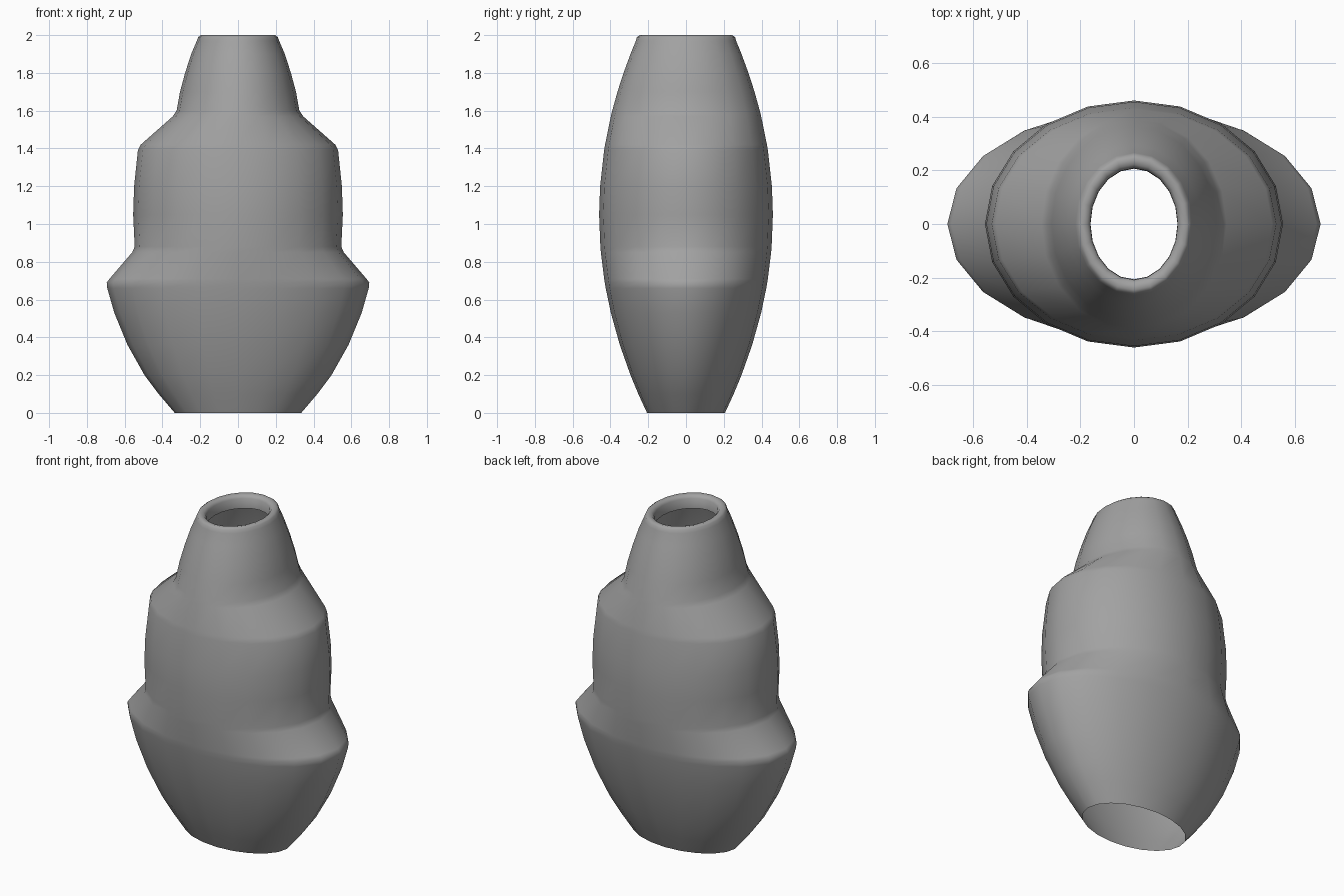
import bpy
import bmesh
from math import cos, sin, tau

cube = bpy.data.objects.get("Cube")
if cube:
    bpy.data.objects.remove(cube, do_unlink=True)

SIDES = 20

# Flat grey clay
grey = bpy.data.materials.new("grey clay")
grey.use_nodes = True
colour = (0.36, 0.36, 0.36, 1)
grey.diffuse_color = colour
grey.node_tree.nodes["Principled BSDF"].inputs["Base Color"].default_value = colour


def depth(z):
    """Half depth of the body, one smooth bulge from foot to neck."""
    return 0.46 - 0.23 * (z - 1.05) ** 2


# Stepped half width of the body: (height, half width)
bowl = [(0, .335), (.1, .42), (.2, .495), (.36, .585), (.53, .655), (.66, .692)]
shoulder = [(.69, .695), (.71, .68), (.85, .56), (.88, .547)]
barrel = [(1.05, .555), (1.2, .55), (1.39, .53), (1.42, .515)]
neck = [(1.57, .345), (1.6, .325), (1.7, .307), (1.8, .28), (1.9, .248), (1.97, .218)]
rings = [(z, w, depth(z)) for z, w in bowl + shoulder + barrel + neck]

# Rounded rim turning down into the mouth
rings += [(1.99, .21, .26), (2, .197, .245), (1.995, .175, .222),
          (1.98, .163, .208), (1.92, .162, .206)]


def loft(name, rings):
    """Skin a stack of elliptical rings, open at both ends."""
    bm = bmesh.new()
    loops = []
    for z, w, d in rings:
        loops.append([bm.verts.new((w * cos(tau * i / SIDES), d * sin(tau * i / SIDES), z))
                      for i in range(SIDES)])
    for low, high in zip(loops, loops[1:]):
        for i in range(SIDES):
            j = (i + 1) % SIDES
            bm.faces.new((low[i], low[j], high[j], high[i]))
    for face in bm.faces:
        face.smooth = True
    mesh = bpy.data.meshes.new(name)
    bm.to_mesh(mesh)
    bm.free()
    mesh.materials.append(grey)
    obj = bpy.data.objects.new(name, mesh)
    bpy.context.collection.objects.link(obj)
    return obj


loft("vase_body", rings)
